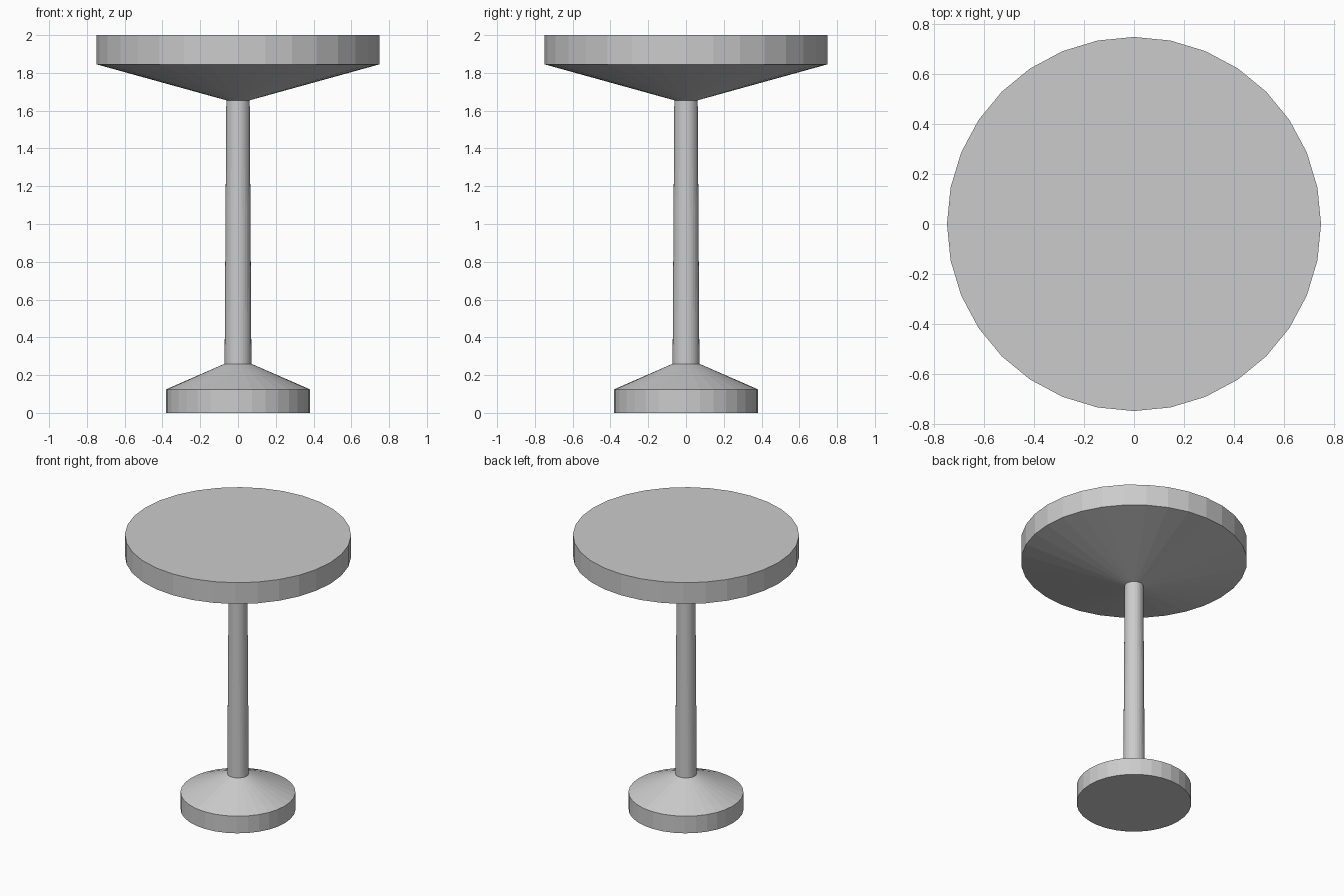
import bpy
import bmesh
from math import cos, sin, tau

cube = bpy.data.objects.get("Cube")
if cube:
    bpy.data.objects.remove(cube, do_unlink=True)

SIDES = 32

grey = bpy.data.materials.new("plain_grey")
grey.use_nodes = True
colour = (0.6, 0.6, 0.6, 1)
grey.diffuse_color = colour
grey.node_tree.nodes["Principled BSDF"].inputs["Base Color"].default_value = colour


def lathe(name, profile, cap_bottom=False, cap_top=False):
    """Turn a (radius, height) profile, listed upwards, into a flat-faced part."""
    bm = bmesh.new()
    rings = [[bm.verts.new((r * cos(tau * i / SIDES), r * sin(tau * i / SIDES), z))
              for i in range(SIDES)] for r, z in profile]
    for low, high in zip(rings, rings[1:]):
        for i in range(SIDES):
            j = (i + 1) % SIDES
            bm.faces.new((low[i], low[j], high[j], high[i]))
    if cap_bottom:
        bm.faces.new(rings[0][::-1])
    if cap_top:
        bm.faces.new(rings[-1])
    mesh = bpy.data.meshes.new(name)
    bm.to_mesh(mesh)
    bm.free()
    mesh.materials.append(grey)
    obj = bpy.data.objects.new(name, mesh)
    bpy.context.collection.objects.link(obj)
    return obj


# Foot with a sloped collar, slim tapered stem, and flared round top
lathe("base", [(0.38, 0), (0.38, 0.125), (0.071, 0.26)], cap_bottom=True)
lathe("stem", [(0.071, 0.26), (0.062, 1.655)])
lathe("table_top", [(0.062, 1.655), (0.748, 1.845), (0.748, 2)], cap_top=True)
